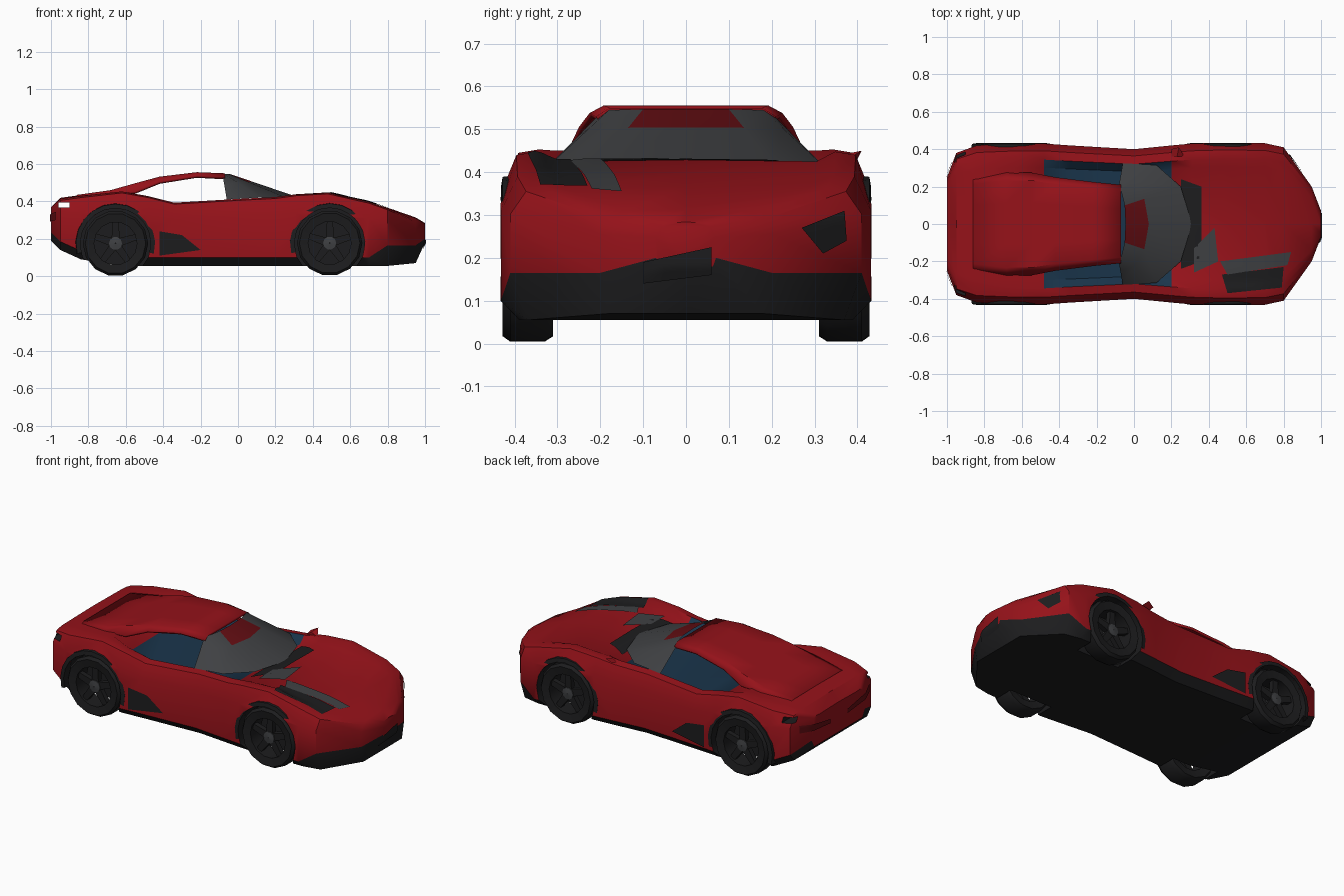
import bpy, bmesh, math
from mathutils import Vector

if "Cube" in bpy.data.objects:
    bpy.data.objects.remove(bpy.data.objects["Cube"])

def material(name, r, g, b):
    m = bpy.data.materials.new(name)
    m.diffuse_color = (r, g, b, 1)
    m.use_nodes = True
    m.node_tree.nodes["Principled BSDF"].inputs["Base Color"].default_value = m.diffuse_color
    return m

RED, BLACK, BLUE, GREY, DARK = range(5)
MATS = [material("red_paint", .30, .006, .01), material("black_trim", .012, .012, .013),
        material("blue_interior", .01, .035, .07), material("smoked_glass", .05, .052, .056),
        material("dark_red", .12, .004, .006)]

def finish(ob, angle=35):
    ob.data.shade_smooth()
    ob.data.set_sharp_from_angle(angle=math.radians(angle))

def make(name, verts, faces, mats=BLACK):
    me = bpy.data.meshes.new(name)
    me.from_pydata([tuple(v) for v in verts], [], faces)
    for m in MATS:
        me.materials.append(m)
    for i, p in enumerate(me.polygons):
        p.material_index = mats if isinstance(mats, int) else mats[i]
    bm = bmesh.new()
    bm.from_mesh(me)
    bmesh.ops.recalc_face_normals(bm, faces=bm.faces)
    bm.to_mesh(me)
    bm.free()
    ob = bpy.data.objects.new(name, me)
    bpy.context.collection.objects.link(ob)
    finish(ob)
    return ob

def grid_faces(rows, cols, close=False):
    n = cols if close else cols - 1
    return [(r * cols + c, r * cols + (c + 1) % cols, (r + 1) * cols + (c + 1) % cols, (r + 1) * cols + c)
            for r in range(rows - 1) for c in range(n)]

def sweep_ring(name, cx, cz, profile, a0, a1, n, mat):
    """Revolve a closed (radius, y) profile about a y axis."""
    full = abs(a1 - a0) > 359
    verts = []
    for i in range(n + 1):
        a = math.radians(a0 + (a1 - a0) * (i % n if full else i) / n)
        verts += [(cx + r * math.cos(a), y, cz + r * math.sin(a)) for r, y in profile]
    k = len(profile)
    faces = grid_faces(n + 1, k, True)
    if full:
        verts = verts[:n * k]
        faces = [tuple(v % (n * k) for v in f) for f in faces]
    else:
        faces += [tuple(range(k)), tuple(range(n * k, n * k + k))]
    return make(name, verts, faces, mat)

def box(name, lo, hi, mat):
    v = [(x, y, z) for x in (lo[0], hi[0]) for y in (lo[1], hi[1]) for z in (lo[2], hi[2])]
    return make(name, v, [(0, 1, 3, 2), (4, 5, 7, 6), (0, 1, 5, 4), (2, 3, 7, 6), (0, 2, 6, 4), (1, 3, 7, 5)], mat)

# Body: lofted cross-sections (x, half width, bottom, shoulder, deck)
stations = [(-1, .25, .19, .36, .365), (-.95, .38, .14, .405, .415), (-.84, .42, .09, .42, .43),
            (-.62, .43, .055, .445, .45), (-.48, .43, .055, .42, .40), (-.34, .42, .055, .385, .36),
            (0, .40, .055, .405, .36), (.2, .42, .055, .415, .385), (.31, .43, .055, .43, .42),
            (.48, .435, .055, .44, .425), (.7, .432, .055, .39, .39), (.8, .41, .055, .355, .362),
            (.95, .2, .07, .29, .31), (1, .07, .18, .265, .28)]
verts, fmats = [], []
for x, w, zb, zs, zd in stations:
    low = max(.165, zb + .02) if x > .75 else zb + .045
    half = [(.9 * w, zb), (w, low), (w, low + .72 * (zs - low)), (.91 * w, zs),
            (.8 * w, zs + .008), (.7 * w, zd)]
    ring = [(0, zb)] + half + [(0, zd + .004)] + [(-y, z) for y, z in reversed(half)]
    verts += [(x, y, z) for y, z in ring]
K, N = 14, len(stations)
for r in range(N - 1):
    for c in range(K):
        cabin = -.5 < stations[r][0] < .1
        fmats.append(BLACK if c in (0, 1, 12, 13) else BLUE if cabin and c in (5, 6, 7, 8) else RED)
faces = grid_faces(N, K, True) + [tuple(range(K)), tuple(range((N - 1) * K, N * K))]
body = make("body", verts, faces, fmats + [RED, RED])

# Wheel arches and the slot under the tail lip
WHEELS = [(-.655, .175), (.49, .177)]
cutters = [box("tail_slot_cutter", (-.96, -.6, .366), (-.9, .6, .395), BLACK)]
for cx, cz in WHEELS:
    for s in (-1, 1):
        n = 16
        v = [(cx + .19 * math.cos(math.tau * i / n), s * y, cz + .19 * math.sin(math.tau * i / n))
             for y in (.28, .6) for i in range(n)]
        cutters.append(make("arch_cutter", v, grid_faces(2, n, True) +
                            [tuple(range(n)), tuple(range(n, 2 * n))], BLACK))
for c in cutters:
    mod = body.modifiers.new("cut", 'BOOLEAN')
    mod.operation, mod.solver, mod.object = 'DIFFERENCE', 'EXACT', c
    c.hide_render = True
dg = bpy.context.evaluated_depsgraph_get()
cut_mesh = bpy.data.meshes.new_from_object(body.evaluated_get(dg))
body.modifiers.clear()
body.data = cut_mesh
finish(body)
for c in cutters:
    bpy.data.objects.remove(c)

# Wheels: tyre, five spokes and hub, with dark arch flares
for end, (cx, cz) in zip(("rear", "front"), WHEELS):
    for s, side in ((-1, "right"), (1, "left")):
        tag = end + "_" + side
        tyre = [(.115, .32), (.162, .31), (.175, .33), (.175, .41), (.162, .428), (.115, .42)]
        sweep_ring(tag + "_tyre", cx, cz, [(r, s * y) for r, y in tyre], 0, 360, 14, BLACK)
        sweep_ring(tag + "_hub", cx, cz, [(.002, s * .36), (.035, s * .36), (.035, s * .41), (.002, s * .415)],
                   0, 360, 10, GREY)
        for i in range(5):
            a = math.tau * i / 5 + .3
            d, t = Vector((math.cos(a), 0, math.sin(a))), Vector((-math.sin(a), 0, math.cos(a)))
            o = Vector((cx, 0, cz))
            v = [o + d * r + t * k + Vector((0, s * y, 0))
                 for r, h in ((.02, .022), (.12, .016)) for k, y in ((-h, .375), (h, .375), (h, .405), (-h, .405))]
            make(tag + "_spoke", v, grid_faces(2, 4, True) + [(0, 1, 2, 3), (4, 5, 6, 7)], BLACK)
        flare = [(.188, s * .39), (.188, s * .432), (.212, s * .428), (.216, s * .39)]
        sweep_ring(tag + "_arch_flare", cx, cz, flare, -15, 195, 12, BLACK)

# Roof: thin crowned shell sweeping down to the tail (x, half width, edge z, crown z)
roof = [(-.86, .25, .425, .435), (-.68, .275, .445, .46), (-.55, .275, .452, .497), (-.42, .25, .505, .532),
        (-.22, .225, .538, .556), (-.07, .21, .53, .55)]
verts = []
for x, w, ze, zc in roof:
    verts += [(x, w * t, ze if abs(t) == 1 else zc) for t in (-1, -.85, -.4, 0, .4, .85, 1)]
shell = make("roof", verts, grid_faces(len(roof), 7), RED)
sol = shell.modifiers.new("thickness", 'SOLIDIFY')
sol.thickness, sol.offset = .014, -1

# Windscreen wrapping round to the front of the side windows
top = [(-.08, .21, .527), (-.07, .18, .545), (-.05, .1, .547), (-.045, 0, .547)]
base = [(-.06, .325, .41), (.12, .315, .42), (.25, .2, .423), (.31, 0, .426)]
mirror_row = lambda p: p + [(x, -y, z) for x, y, z in reversed(p[:-1])]
mid = [tuple(a * .65 + b * .35 for a, b in zip(p, q)) for p, q in zip(top, base)]
rows = [mirror_row(p) for p in (top, mid, base)]
make("windscreen", sum(rows, []), grid_faces(3, 7),
     [DARK if r == 0 and c in (2, 3) else GREY for r in range(2) for c in range(6)])

# Panels laid on the body by projecting a quad along a direction
def panel(name, corners, direction, mat, n=7):
    a, b, c, d = [Vector(p) for p in corners]
    direction = Vector(direction)
    verts, ok = [], []
    for i in range(n):
        for j in range(n):
            u, v = i / (n - 1), j / (n - 1)
            p = a.lerp(b, u).lerp(d.lerp(c, u), v)
            hit, loc, nor, _ = body.ray_cast(p - direction * 2, direction)
            verts.append(loc - direction * .006 if hit else p)
            ok.append(hit)
    make(name, verts, [f for f in grid_faces(n, n) if all(ok[k] for k in f)], mat)

DOWN, AFT, FORE = (0, 0, -1), (-1, 0, 0), (1, 0, 0)
panel("right_headlight", [(.47, -.27, 0), (.8, -.23, 0), (.79, -.34, 0), (.5, -.37, 0)], DOWN, BLACK)
panel("headlight_cover", [(.46, -.2, 0), (.84, -.15, 0), (.82, -.22, 0), (.5, -.27, 0)], DOWN, GREY)
panel("bonnet_flap", [(.32, -.13, 0), (.43, -.02, 0), (.45, -.2, 0), (.32, -.26, 0)], DOWN, GREY)
panel("left_front_lamp", [(0, .27, .27), (0, .37, .31), (0, .375, .24), (0, .32, .21)], AFT, BLACK)
panel("front_intake", [(0, -.1, .19), (0, .06, .225), (0, .06, .16), (0, -.1, .14)], AFT, BLACK)
for s in (-1, 1):
    panel("tail_light", [(0, s * .08, .30), (0, s * .33, .345), (0, s * .33, .30), (0, s * .08, .275)], FORE, DARK)
    panel("side_intake", [(-.42, 0, .24), (-.3, 0, .22), (-.2, 0, .14), (-.42, 0, .11)], (0, -s, 0), BLACK)
panel("bonnet_shade", [(.25, -.24, 0), (.25, .24, 0), (.36, .2, 0), (.36, -.2, 0)], DOWN, BLACK)

# Side mirror spike
make("left_mirror", [(.2, .36, .42), (.27, .36, .42), (.23, .36, .44), (.24, .41, .45), (.2, .4, .43)],
     [(0, 1, 2), (0, 1, 3, 4), (1, 2, 3), (2, 0, 4, 3)], RED)
